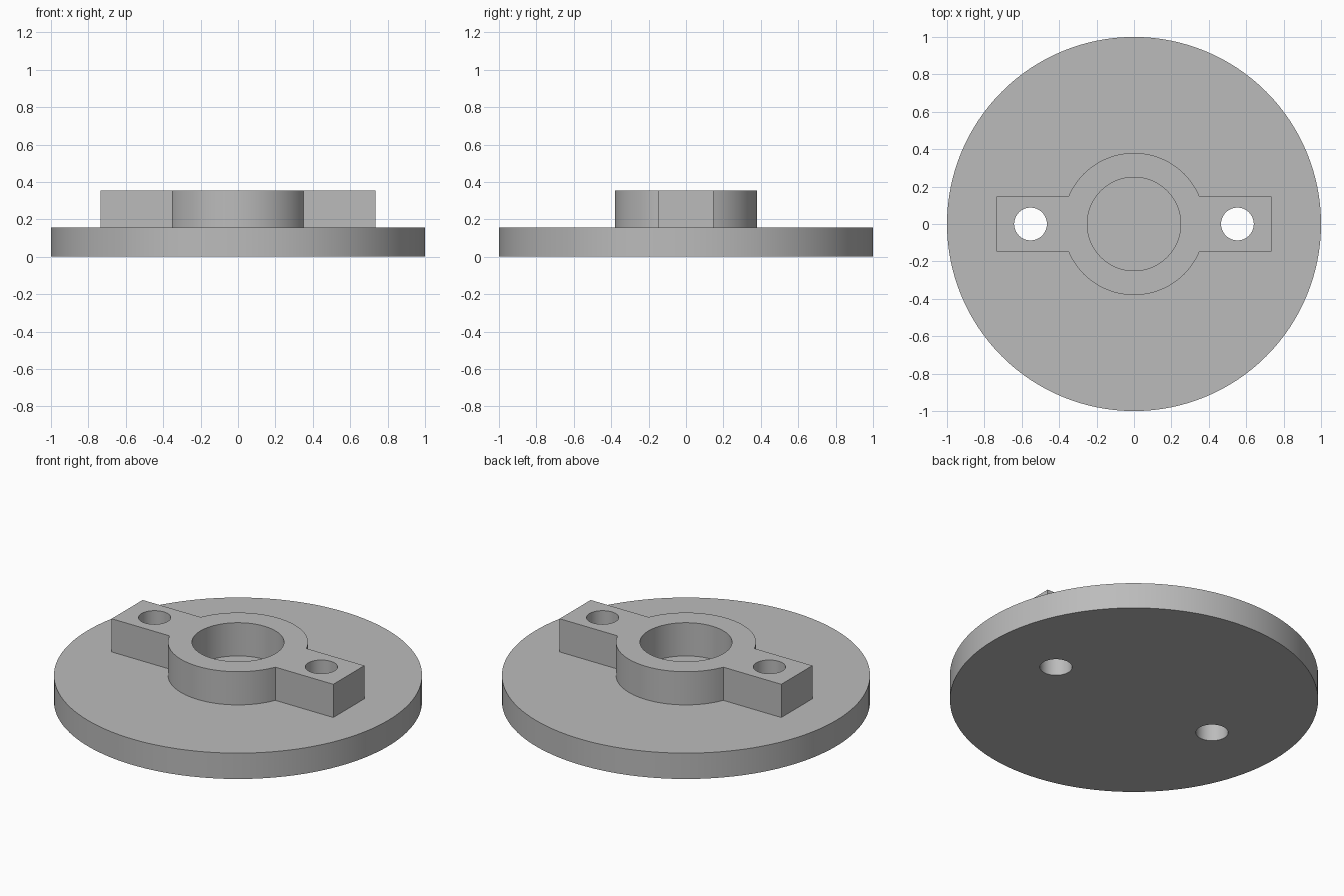
import bpy
import bmesh
from math import asin, cos, sin, pi, radians

PLATE_H, TOP = 0.155, 0.354
HUB_R, BORE_R = 0.38, 0.25
BAR_X, BAR_Y = 0.735, 0.147
HOLE_X, HOLE_R = 0.553, 0.0875

cube = bpy.data.objects.get("Cube")
if cube:
    bpy.data.objects.remove(cube)

# Single grey metal
grey = bpy.data.materials.new("grey_metal")
grey.use_nodes = True
colour = (0.5, 0.5, 0.5, 1)
grey.diffuse_color = colour
grey.node_tree.nodes["Principled BSDF"].inputs["Base Color"].default_value = colour


def circle(radius, x=0, count=96):
    return [(x + radius * cos(2 * pi * i / count), radius * sin(2 * pi * i / count))
            for i in range(count)]


def prism(name, outline, z0, z1):
    """Extrude a closed outline straight up from z0 to z1."""
    bm = bmesh.new()
    base = bm.faces.new([bm.verts.new((x, y, z0)) for x, y in outline])
    top = bmesh.ops.extrude_face_region(bm, geom=[base], use_keep_orig=True)
    verts = [v for v in top["geom"] if isinstance(v, bmesh.types.BMVert)]
    bmesh.ops.translate(bm, verts=verts, vec=(0, 0, z1 - z0))
    bmesh.ops.recalc_face_normals(bm, faces=bm.faces)
    mesh = bpy.data.meshes.new(name)
    bm.to_mesh(mesh)
    bm.free()
    mesh.materials.append(grey)
    obj = bpy.data.objects.new(name, mesh)
    bpy.context.collection.objects.link(obj)
    return obj


def activate(obj):
    bpy.ops.object.select_all(action='DESELECT')
    obj.select_set(True)
    bpy.context.view_layer.objects.active = obj


def drill(obj, radius, x):
    """Cut a vertical round hole through an object."""
    cutter = prism("drill_cutter", circle(radius, x, 64), -0.1, TOP + 0.1)
    cutter.hide_render = True
    mod = obj.modifiers.new("hole", 'BOOLEAN')
    mod.operation = 'DIFFERENCE'
    mod.solver = 'EXACT'
    mod.object = cutter
    activate(obj)
    bpy.ops.object.modifier_apply(modifier=mod.name)
    bpy.data.objects.remove(cutter)


# Round base plate
plate = prism("base_plate", circle(1, count=128), 0, PLATE_H)

# Bracket outline: round hub with a rectangular ear on each side
start = asin(BAR_Y / HUB_R)
steps = 48
arc = [start + (pi - 2 * start) * i / steps for i in range(steps + 1)]
half = [(BAR_X, BAR_Y)] + [(HUB_R * cos(a), HUB_R * sin(a)) for a in arc] + [(-BAR_X, BAR_Y)]
bracket = prism("hub_bracket", half + [(-x, -y) for x, y in half], PLATE_H, TOP)

# Centre bore stops at the plate; the bolt holes pass through both parts
drill(bracket, BORE_R, 0)
for part in (plate, bracket):
    for side in (-1, 1):
        drill(part, HOLE_R, side * HOLE_X)
    activate(part)
    bpy.ops.object.shade_smooth_by_angle(angle=radians(30))
